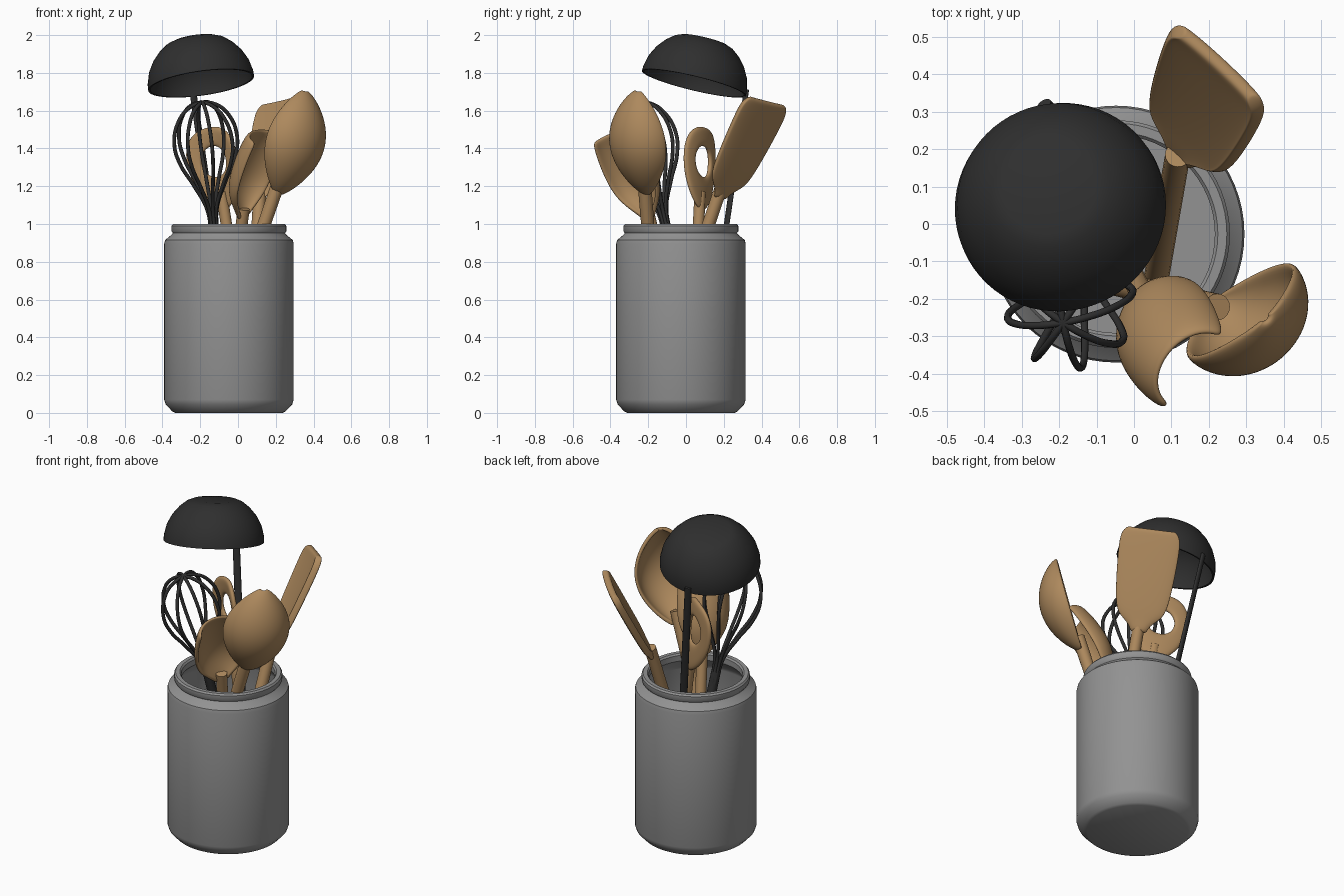
import bpy, bmesh, math
from mathutils import Vector, Matrix

if "Cube" in bpy.data.objects:
    bpy.data.objects.remove(bpy.data.objects["Cube"])


def material(name, rgb):
    m = bpy.data.materials.new(name)
    m.diffuse_color = (*rgb, 1)
    m.use_nodes = True
    m.node_tree.nodes["Principled BSDF"].inputs["Base Color"].default_value = m.diffuse_color
    return m


WOOD = material("warm wood", (0.42, 0.25, 0.11))
GREY = material("jar grey", (0.29, 0.29, 0.29))
DARK = material("charcoal", (0.028, 0.028, 0.028))


def finish(name, bm, mat, angle=40):
    bmesh.ops.recalc_face_normals(bm, faces=bm.faces)
    me = bpy.data.meshes.new(name)
    bm.to_mesh(me)
    bm.free()
    me.materials.append(mat)
    ob = bpy.data.objects.new(name, me)
    bpy.context.collection.objects.link(ob)
    bpy.ops.object.select_all(action='DESELECT')
    ob.select_set(True)
    bpy.context.view_layer.objects.active = ob
    bpy.ops.object.shade_smooth_by_angle(angle=math.radians(angle))
    return ob


def frame(origin, axis, side):
    """Local x = side, y = bulge direction, z = tool axis."""
    z = Vector(axis).normalized()
    y = z.cross(Vector(side)).normalized()
    x = y.cross(z)
    m = Matrix((x, y, z)).transposed().to_4x4()
    m.translation = Vector(origin)
    return m


def lathe(name, profile, mat, matrix, steps=64):
    bm = bmesh.new()
    vs = [bm.verts.new((r, 0, z)) for r, z in profile]
    es = [bm.edges.new(p) for p in zip(vs, vs[1:])]
    bmesh.ops.spin(bm, geom=vs + es, axis=(0, 0, 1), cent=(0, 0, 0),
                   angle=2 * math.pi, steps=steps)
    bmesh.ops.remove_doubles(bm, verts=bm.verts, dist=1e-4)
    bm.transform(matrix)
    return finish(name, bm, mat, 35)


def rod(name, a, b, r0, r1, mat, side=(1, 0, 0), flat=1.0, sides=20):
    a, b = Vector(a), Vector(b)
    bm = bmesh.new()
    bmesh.ops.create_cone(bm, cap_ends=True, segments=sides, radius1=r0,
                          radius2=r1, depth=(b - a).length)
    bm.transform(frame((a + b) / 2, b - a, side) @ Matrix.Diagonal((1, flat, 1, 1)))
    return finish(name, bm, mat)


def thicken(ob, thickness):
    s = ob.modifiers.new("thickness", 'SOLIDIFY')
    s.thickness, s.offset = thickness, 0
    d = ob.modifiers.new("smooth", 'SUBSURF')
    d.levels = d.render_levels = 2


def head(name, base, tip, side, rows, thickness):
    """Curved sheet; rows are (fraction along, half width, depth)."""
    base, tip = Vector(base), Vector(tip)
    length = (tip - base).length
    bm = bmesh.new()
    n = 10
    grid = []
    for t, w, d in rows:
        angles = [math.pi * (i / n - 0.5) for i in range(n + 1)]
        grid.append([bm.verts.new((w * math.sin(a), d * math.cos(a), t * length))
                     for a in angles])
    for lo, hi in zip(grid, grid[1:]):
        for i in range(n):
            bm.faces.new((lo[i], lo[i + 1], hi[i + 1], hi[i]))
    bm.transform(frame(base, tip - base, side))
    ob = finish(name, bm, WOOD, 180)
    thicken(ob, thickness)
    return ob


# Jar with chamfered foot, shoulder, rolled rim and hollow inside
lathe("jar", [(0, 0), (0.285, 0), (0.30, 0.008), (0.335, 0.045), (0.343, 0.07),
              (0.343, 0.895), (0.338, 0.915), (0.305, 0.942), (0.297, 0.952),
              (0.304, 0.962), (0.304, 0.99), (0.296, 1.0), (0.272, 1.0),
              (0.264, 0.99), (0.264, 0.955), (0.31, 0.90), (0.318, 0.88),
              (0.318, 0.07), (0.29, 0.03), (0, 0.03)],
      GREY, Matrix.Translation((-0.048, -0.027, 0)))

# Ladle: tilted bowl upside down and a flat handle
lathe("ladle_bowl", [(0.283, 0), (0.282, 0.03), (0.267, 0.09), (0.238, 0.145),
                     (0.20, 0.19), (0.16, 0.222), (0.125, 0.236), (0, 0.24),
                     (0, 0.222), (0.12, 0.218), (0.19, 0.175), (0.228, 0.132),
                     (0.256, 0.08), (0.27, 0.03), (0.272, 0), (0.283, 0)],
      DARK, frame((-0.195, 0.042, 1.745), (-0.14, 0.24, 1), (1, 0, 0)))
rod("ladle_handle", (0.0, 0.08, 0.08), (-0.24, 0.32, 1.71), 0.024, 0.02, DARK,
    side=(0.85, 0.5, 0), flat=0.55)

# Whisk: four wire loops and a handle
cu = bpy.data.curves.new("whisk_wires", 'CURVE')
cu.dimensions = '3D'
cu.bevel_depth = 0.01
cu.bevel_resolution = 2
cu.resolution_u = 8
half = [(0.018, -0.08), (0.026, 0.08), (0.085, 0.22), (0.15, 0.35),
        (0.17, 0.46), (0.135, 0.58), (0.07, 0.645)]
loop = half + [(0, 0.663)] + [(-r, z) for r, z in reversed(half)]
for k in range(4):
    a = k * math.pi / 4 + 0.2
    sp = cu.splines.new('BEZIER')
    sp.bezier_points.add(len(loop) - 1)
    for p, (r, z) in zip(sp.bezier_points, loop):
        p.co = (r * math.cos(a), r * math.sin(a), z)
        p.handle_left_type = p.handle_right_type = 'AUTO'
cu.materials.append(DARK)
wires = bpy.data.objects.new("whisk_wires", cu)
wires.matrix_world = frame((-0.13, -0.11, 1.0), (-0.06, -0.155, 0.65), (1, 0, 0))
bpy.context.collection.objects.link(wires)
rod("whisk_handle", (-0.05, 0.10, 0.1), (-0.13, -0.11, 1.0), 0.03, 0.027, DARK)

# Large wooden spoon, bowl bulging to the front right
rows = []
for i in range(13):
    t = 0.5 - 0.5 * math.cos(math.pi * i / 12)
    f = max(math.sin(math.pi * t ** 1.05), 0.0) ** 0.72
    rows.append((t, 0.012 + 0.173 * f, 0.008 + 0.155 * f))
head("large_spoon_bowl", (0.21, -0.205, 1.165), (0.35, -0.25, 1.70),
     (-0.75, -0.66, 0), rows, 0.022)
rod("large_spoon_handle", (-0.18, -0.13, 0.08), (0.222, -0.222, 1.24),
    0.03, 0.036, WOOD)

# Scoop spoon with a blunt open end, hollow side facing front right
head("scoop_spoon_bowl", (0.03, -0.2, 1.03), (0.165, -0.395, 1.45),
     (0.53, 0.85, 0),
     [(0, 0.03, 0.02), (0.08, 0.055, 0.045), (0.25, 0.125, 0.10),
      (0.45, 0.15, 0.125), (0.7, 0.148, 0.125), (0.9, 0.135, 0.115),
      (1.0, 0.12, 0.10)], 0.022)
rod("scoop_spoon_handle", (-0.1, 0.05, 0.08), (0.03, -0.205, 1.08),
    0.028, 0.032, WOOD)

# Spatula leaning to the back right
head("spatula_blade", (0.11, 0.17, 1.14), (0.225, 0.425, 1.655),
     (0.67, -0.74, 0),
     [(0, 0.032, 0.01), (0.08, 0.045, 0.01), (0.16, 0.11, 0.012),
      (0.24, 0.14, 0.015), (0.5, 0.158, 0.018), (0.85, 0.17, 0.015),
      (0.95, 0.16, 0.012), (1.0, 0.125, 0.01)], 0.04)
rod("spatula_handle", (0.05, -0.2, 0.06), (0.117, 0.185, 1.19), 0.034, 0.034, WOOD)

# Flat spoon with a round hole
bm = bmesh.new()
rings = [[], [], []]
count = 40
for i in range(count):
    a = 2 * math.pi * i / count
    c, s = math.cos(a), math.sin(a)
    if s >= 0:  # broad blunt top
        ox, oz = 0.155 * math.copysign(abs(c) ** 0.8, c), 0.175 * s ** 0.85
    else:       # tapering towards the handle
        ox, oz = 0.155 * math.copysign(abs(c) ** 1.25, c), 0.28 * s
    ix, iz = 0.075 * c, 0.08 * s - 0.01
    for ring, f in zip(rings, (0, 0.5, 1)):
        x, z = ox + (ix - ox) * f, oz + (iz - oz) * f
        ring.append(bm.verts.new((x, 0.02 - 1.2 * x * x, z)))
for lo, hi in zip(rings, rings[1:]):
    for i in range(count):
        j = (i + 1) % count
        bm.faces.new((lo[i], lo[j], hi[j], hi[i]))
bm.transform(frame((-0.135, 0.075, 1.34), (-0.1, 0.02, 0.5), (0.86, -0.5, 0)))
thicken(finish("holed_spoon_head", bm, WOOD, 180), 0.03)
rod("holed_spoon_handle", (0.08, 0.02, 0.08), (-0.088, 0.075, 1.17),
    0.03, 0.03, WOOD)
